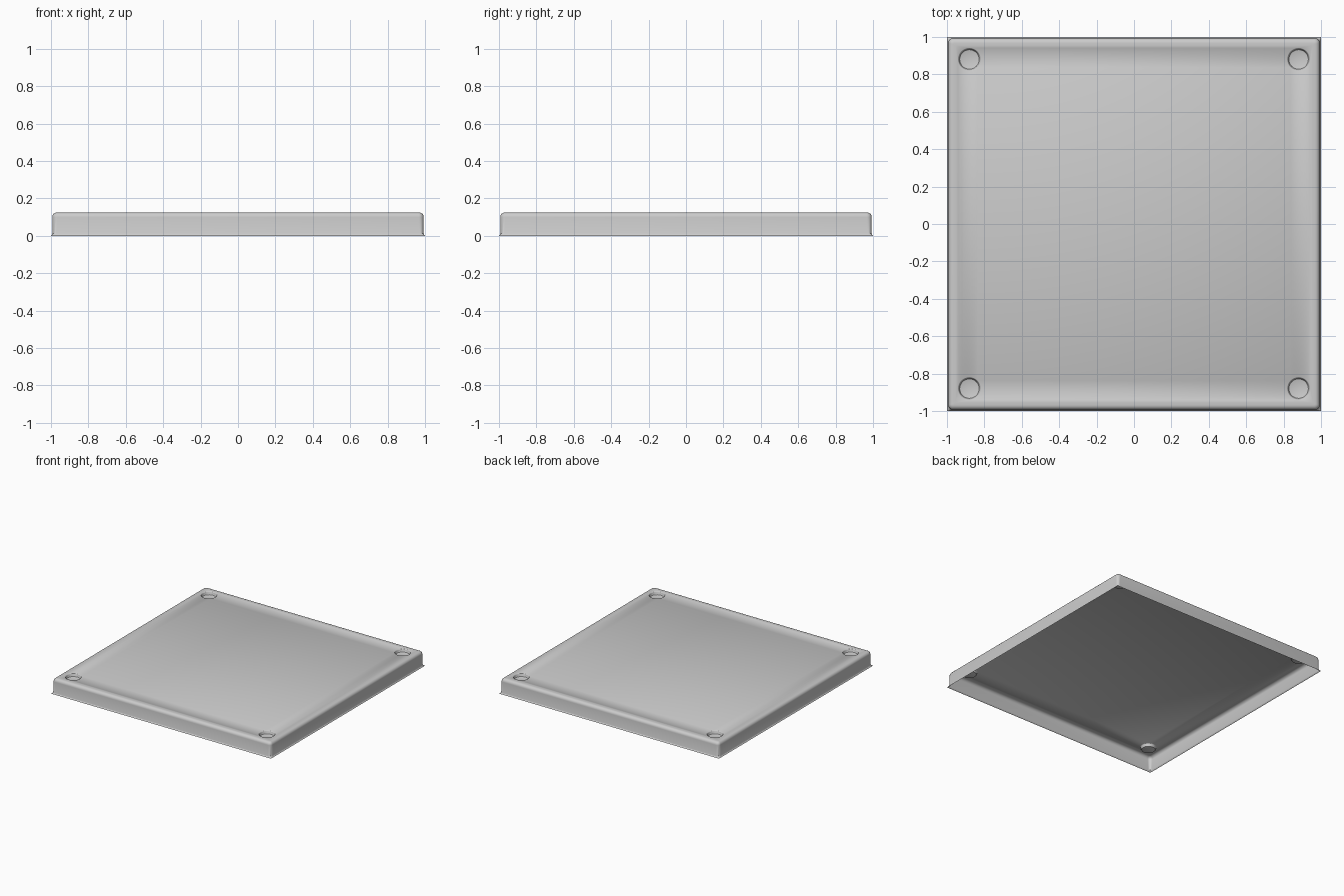
import bpy
import bmesh
from math import cos, sin, pi

cube = bpy.data.objects.get("Cube")
if cube:
    bpy.data.objects.remove(cube, do_unlink=True)

TOP = 0.125       # height of the flat top
BODY = 0.993      # half width of the side walls
FILLET = 0.025    # rounding of the upper edges

grey = bpy.data.materials.new("light_grey")
grey.use_nodes = True
colour = (0.6, 0.6, 0.6, 1)
grey.diffuse_color = colour
grey.node_tree.nodes["Principled BSDF"].inputs["Base Color"].default_value = colour

bm = bmesh.new()


def rounded_square(half, radius, z, steps=5):
    """Ring of vertices around a square with rounded corners."""
    ring = []
    for corner in range(4):
        base = corner * pi / 2
        sx = 1 if corner in (0, 3) else -1
        sy = 1 if corner in (0, 1) else -1
        for i in range(steps + 1):
            a = base + i / steps * pi / 2
            ring.append(bm.verts.new((sx * (half - radius) + radius * cos(a),
                                      sy * (half - radius) + radius * sin(a), z)))
    return ring


def circle(cx, cy, radius, z, sides=32):
    return [bm.verts.new((cx + radius * cos(2 * pi * i / sides),
                          cy + radius * sin(2 * pi * i / sides), z)) for i in range(sides)]


def bridge(a, b):
    n = len(a)
    for i in range(n):
        j = (i + 1) % n
        bm.faces.new((a[i], a[j], b[j], b[i]))


def loop_edges(ring):
    edges = []
    for a, b in zip(ring, ring[1:] + ring[:1]):
        edges.append(bm.edges.get((a, b)) or bm.edges.new((a, b)))
    return edges


# Skirt: flared foot, straight wall, rounded upper edge, flat border
profile = [(1.0, 0.002, 0), (0.996, 0.01, 0.004), (BODY, 0.022, 0.012)]
for i in range(6):
    a = i / 5 * pi / 2
    inset = FILLET * (1 - cos(a))
    profile.append((BODY - inset, 0.026 - inset * 0.8, TOP - FILLET + FILLET * sin(a)))
profile.append((0.955, 0.004, TOP))
rings = [rounded_square(*p) for p in profile]
for lower, upper in zip(rings, rings[1:]):
    bridge(lower, upper)

# Four shallow round dimples near the corners
top_edges = loop_edges(rings[-1])
dimple = [(0.062, 0), (0.059, 0.002), (0.057, 0.007), (0.055, 0.018),
          (0.052, 0.023), (0.047, 0.025)]
for sx in (-1, 1):
    for sy in (-1, 1):
        steps = [circle(sx * 0.88, sy * 0.88, r, TOP - d) for r, d in dimple]
        for outer, inner in zip(steps, steps[1:]):
            bridge(outer, inner)
        bm.faces.new(steps[-1])
        top_edges += loop_edges(steps[0])

# Flat top sheet around the dimples
bmesh.ops.triangle_fill(bm, edges=top_edges, use_beauty=True, normal=(0, 0, 1))
bmesh.ops.recalc_face_normals(bm, faces=bm.faces[:])
# The open shell must face upward and outward
if sum(f.normal.z * f.calc_area() for f in bm.faces) < 0:
    bmesh.ops.reverse_faces(bm, faces=bm.faces[:])

mesh = bpy.data.meshes.new("lid_shell")
bm.to_mesh(mesh)
bm.free()
mesh.materials.append(grey)
lid = bpy.data.objects.new("lid_shell", mesh)
bpy.context.collection.objects.link(lid)
bpy.context.view_layer.objects.active = lid
lid.select_set(True)
bpy.ops.object.shade_smooth_by_angle(angle=pi / 5)
